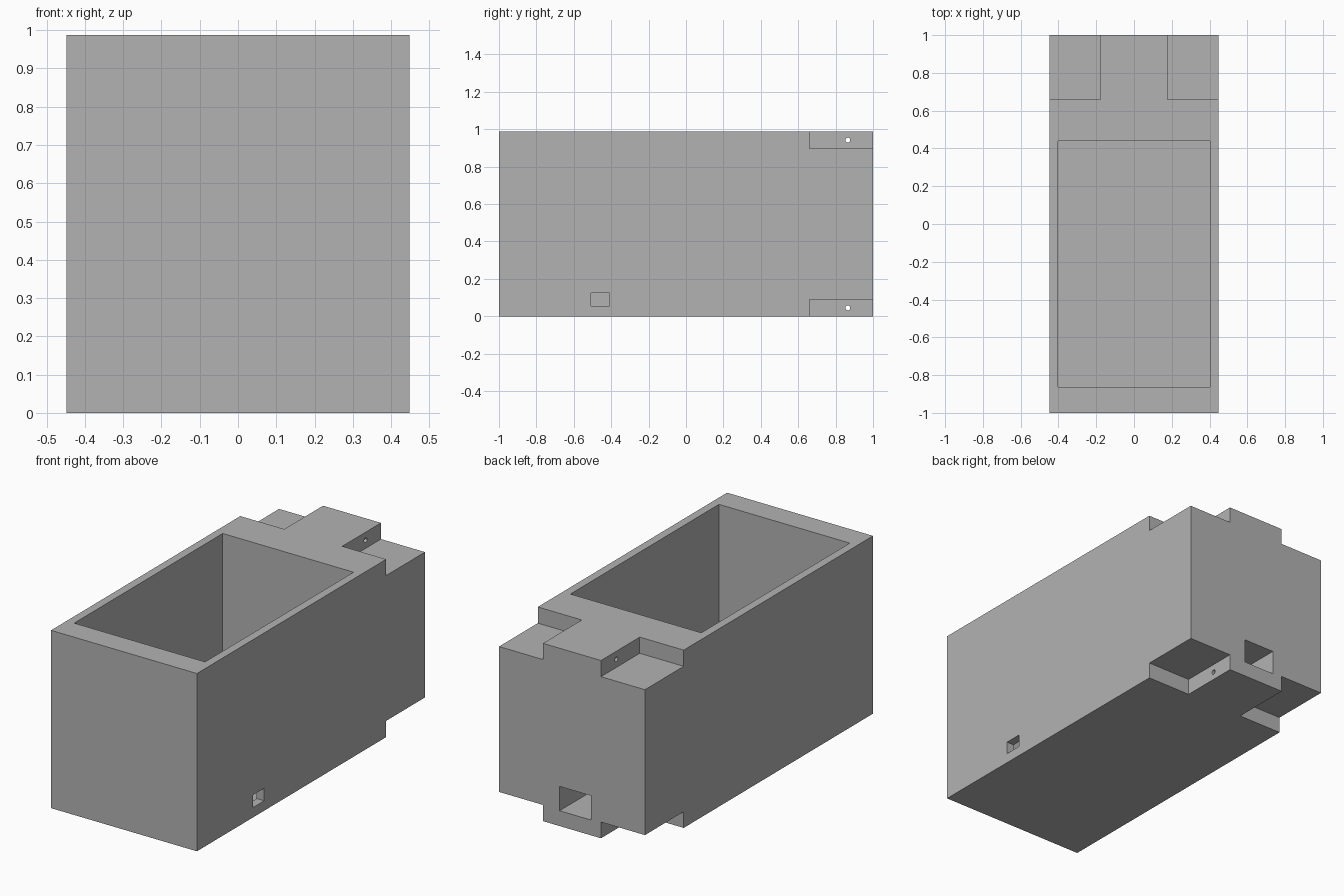
import bpy, math

old = bpy.data.objects.get("Cube")
if old:
    bpy.data.objects.remove(old, do_unlink=True)

W, L, H = 0.448, 1.0, 0.987      # half width, half length, height
TAB_W, TAB_Y, TAB_H = 0.178, 0.66, 0.09
OVER = 0.05                      # cutter overshoot

grey = bpy.data.materials.new("plain grey")
grey.use_nodes = True
colour = (0.45, 0.45, 0.45, 1)
grey.diffuse_color = colour
grey.node_tree.nodes["Principled BSDF"].inputs["Base Color"].default_value = colour


def box(name, x, y, z):
    """Box from (min, max) ranges."""
    bpy.ops.mesh.primitive_cube_add(size=1, location=[sum(r) / 2 for r in (x, y, z)])
    ob = bpy.context.object
    ob.name = name
    ob.scale = [r[1] - r[0] for r in (x, y, z)]
    bpy.ops.object.transform_apply(location=False, rotation=False, scale=True)
    ob.data.materials.append(grey)
    return ob


def cut(target, cutter):
    """Subtract the cutter and discard it."""
    mod = target.modifiers.new("cut", 'BOOLEAN')
    mod.operation, mod.solver, mod.object = 'DIFFERENCE', 'EXACT', cutter
    bpy.context.view_layer.objects.active = target
    bpy.ops.object.modifier_apply(modifier=mod.name)
    bpy.data.objects.remove(cutter, do_unlink=True)


# Main block and open compartment
body = box("housing_body", (-W, W), (-L, L), (0, H))
cut(body, box("compartment", (-0.402, 0.402), (-0.863, 0.44), (0.045, H + OVER)))

# Rear corner notches leave a mounting tab above and below
for z in ((-OVER, TAB_H), (H - TAB_H, H + OVER)):
    for x in ((-W - OVER, -TAB_W), (TAB_W, W + OVER)):
        cut(body, box("notch", x, (TAB_Y, L + OVER), z))

# Pin holes across the tabs
for z in (TAB_H / 2, H - TAB_H / 2):
    bpy.ops.mesh.primitive_cylinder_add(vertices=24, radius=0.013, depth=0.6,
                                        location=(0, 0.865, z),
                                        rotation=(0, math.pi / 2, 0))
    pin = bpy.context.object
    pin.data.materials.append(grey)
    cut(body, pin)

# Rear passage and small side port into the compartment
cut(body, box("rear_passage", (-0.117, 0.076), (0.4, L + OVER), (0.085, 0.22)))
cut(body, box("side_port", (0.36, W + OVER), (-0.508, -0.41), (0.055, 0.125)))

# Flat shading throughout
for p in body.data.polygons:
    p.use_smooth = False
    p.material_index = 0
